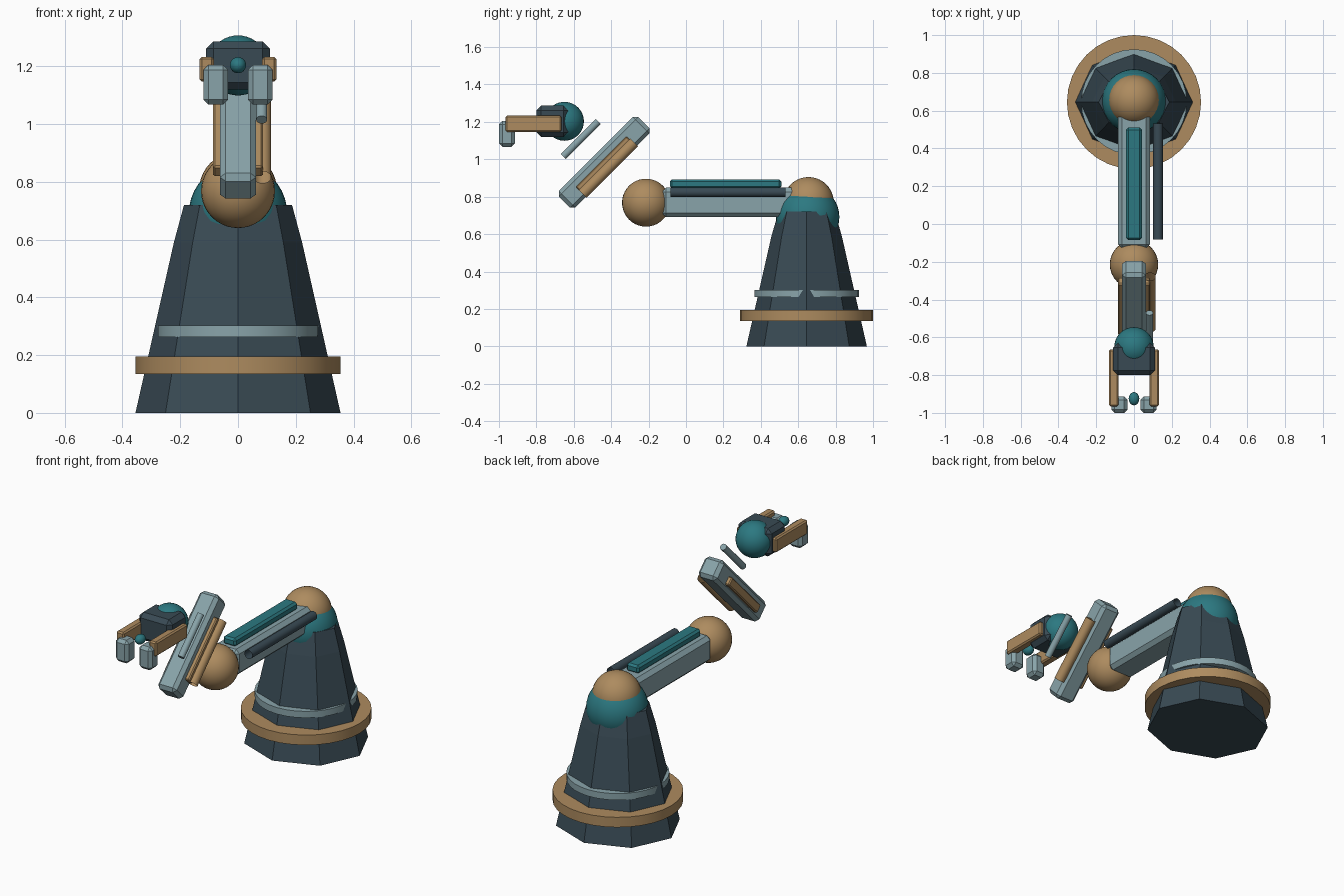
import bpy, bmesh
from math import cos, sin, pi, radians
from mathutils import Vector

cube = bpy.data.objects.get("Cube")
if cube:
    bpy.data.objects.remove(cube, do_unlink=True)


def material(name, rgb):
    m = bpy.data.materials.new(name)
    m.use_nodes = True
    m.diffuse_color = (*rgb, 1)
    m.node_tree.nodes["Principled BSDF"].inputs["Base Color"].default_value = (*rgb, 1)
    return m


TAN = material("warm tan", (0.42, 0.26, 0.115))
DARK = material("dark slate", (0.04, 0.068, 0.088))
LIGHT = material("pale blue grey", (0.25, 0.37, 0.40))
TEAL = material("deep teal", (0.025, 0.19, 0.22))
BASE_Y = 0.645


def finish(name, bm, mat, loc=(0, 0, 0), tilt=0, smooth=False):
    mesh = bpy.data.meshes.new(name)
    bm.to_mesh(mesh)
    bm.free()
    mesh.materials.append(mat)
    ob = bpy.data.objects.new(name, mesh)
    bpy.context.collection.objects.link(ob)
    ob.location = loc
    ob.rotation_euler.x = radians(tilt)
    if smooth:
        bpy.ops.object.select_all(action="DESELECT")
        ob.select_set(True)
        bpy.context.view_layer.objects.active = ob
        bpy.ops.object.shade_smooth_by_angle(angle=radians(35))
    return ob


def box(name, mat, loc, size, bevel=0.0, tilt=0):
    bm = bmesh.new()
    bmesh.ops.create_cube(bm, size=1)
    bmesh.ops.scale(bm, vec=size, verts=bm.verts)
    ob = finish(name, bm, mat, loc, tilt)
    if bevel:
        mod = ob.modifiers.new("chamfer", "BEVEL")
        mod.width = bevel
        mod.segments = 1
    return ob


def ball(name, mat, loc, r, stretch=(1, 1, 1)):
    bm = bmesh.new()
    bmesh.ops.create_uvsphere(bm, u_segments=32, v_segments=20, radius=r)
    bmesh.ops.scale(bm, vec=stretch, verts=bm.verts)
    return finish(name, bm, mat, loc, smooth=True)


def rod(name, mat, start, end, r, sides=20, capped=True):
    a, b = Vector(start), Vector(end)
    bm = bmesh.new()
    bmesh.ops.create_cone(bm, cap_ends=capped, segments=sides, radius1=r, radius2=r,
                          depth=(b - a).length)
    ob = finish(name, bm, mat, (a + b) / 2, smooth=True)
    ob.rotation_euler = (b - a).to_track_quat("Z", "Y").to_euler()
    return ob


# Octagonal tapered pedestal, slightly narrower front to back
bm = bmesh.new()
loops = []
for z, rx, ry in ((0, 0.355, 0.322), (0.59, 0.222, 0.188), (0.72, 0.187, 0.15)):
    loops.append([bm.verts.new((rx * cos(i * pi / 4), ry * sin(i * pi / 4), z))
                  for i in range(8)])
for low, high in zip(loops, loops[1:]):
    for i in range(8):
        j = (i + 1) % 8
        bm.faces.new((low[i], low[j], high[j], high[i]))
bm.faces.new(loops[0][::-1])
bm.faces.new(loops[-1])
finish("pedestal", bm, DARK, (0, BASE_Y, 0))

# Rings around the pedestal
rod("lower_ring", TAN, (0, BASE_Y, 0.135), (0, BASE_Y, 0.195), 0.355, 32)
rod("upper_band", LIGHT, (0, BASE_Y, 0.263), (0, BASE_Y, 0.302), 0.28, 32)

# Shoulder and elbow joints
ball("shoulder_collar", TEAL, (0, 0.65, 0.692), 0.17)
ball("shoulder_joint", TAN, (0, 0.655, 0.77), 0.135)
ball("elbow_joint", TAN, (0, -0.214, 0.768), 0.128)

# Upper arm with cover panel and open side conduit
box("upper_arm", LIGHT, (0, 0.235, 0.77), (0.17, 0.73, 0.156), 0.022)
box("upper_arm_panel", TEAL, (0, 0.212, 0.868), (0.084, 0.596, 0.05), 0.012)
rod("upper_arm_conduit", DARK, (0.127, -0.083, 0.824), (0.127, 0.532, 0.824), 0.026,
    capped=False)

# Tilted forearm with side rails, open conduit and strut
box("forearm", LIGHT, (0, -0.438, 0.984), (0.125, 0.6, 0.125), 0.02, 45)
box("forearm_rails", TAN, (0, -0.436, 0.97), (0.172, 0.385, 0.05), 0.006, 45)
rod("forearm_conduit", TAN, (0.085, -0.553, 0.815), (0.085, -0.278, 1.09), 0.03,
    capped=False)
rod("forearm_strut", LIGHT, (0.082, -0.657, 1.015), (0.082, -0.47, 1.202), 0.019)

# Wrist
ball("wrist_joint", TEAL, (0, -0.65, 1.203), 0.104)
box("wrist_block", DARK, (0, -0.715, 1.203), (0.22, 0.17, 0.167), 0.025)

# Gripper fingers and tips
for side, s in (("right", -1), ("left", 1)):
    box(side + "_finger", TAN, (s * 0.108, -0.815, 1.19), (0.05, 0.3, 0.086), 0.008)
    box(side + "_fingertip", LIGHT, (s * 0.077, -0.957, 1.136), (0.086, 0.086, 0.138), 0.018)
ball("gripper_bead", TEAL, (0, -0.925, 1.204), 0.028, (1, 1.25, 1))
